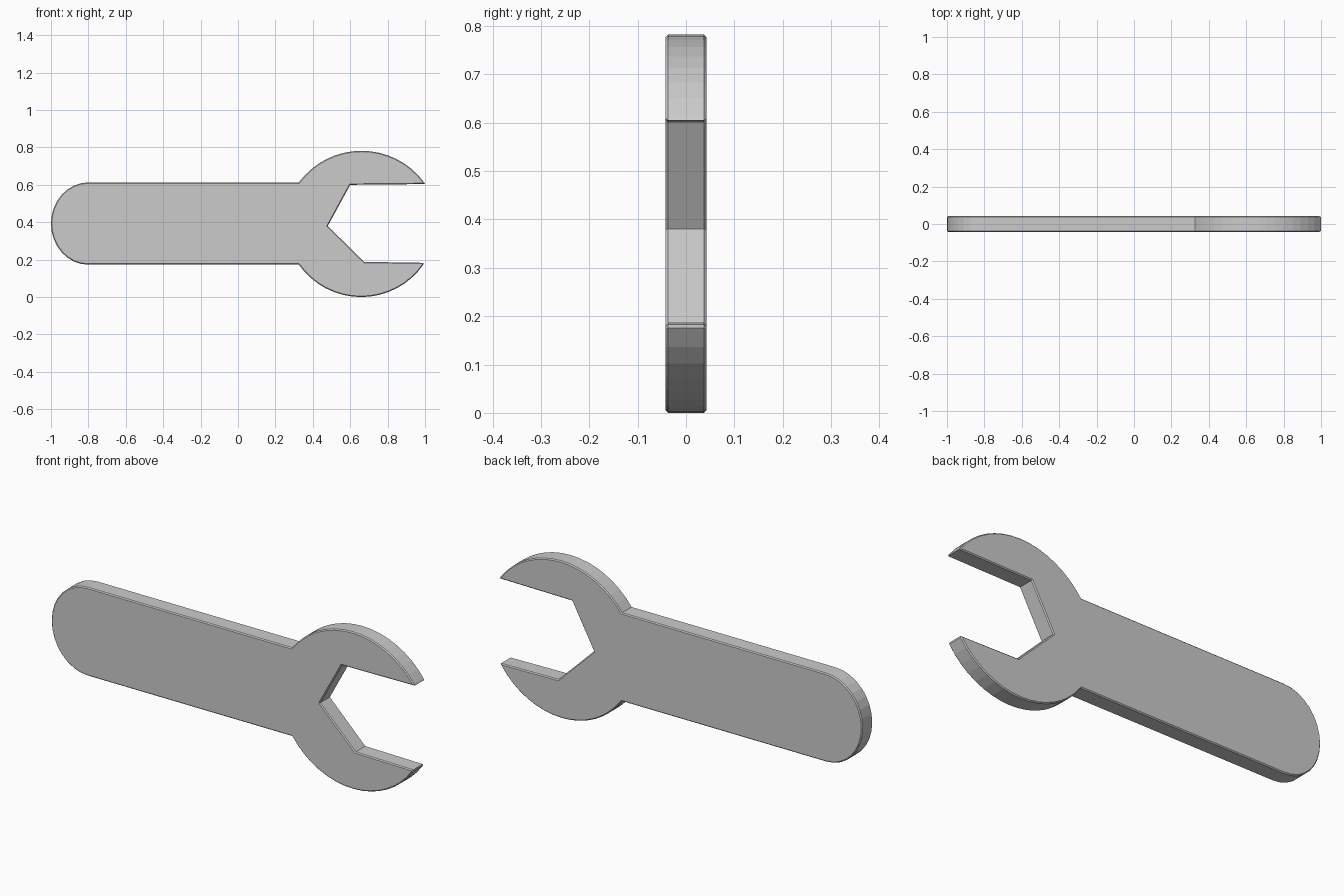
import bpy, bmesh
from math import atan2, cos, sin, pi, hypot

if "Cube" in bpy.data.objects:
    bpy.data.objects.remove(bpy.data.objects["Cube"])

HALF = 0.042  # half thickness


def arc(start, end, apex_z, steps):
    """Circular arc between two points, peaking at apex_z midway."""
    mid_x = (start[0] + end[0]) / 2
    sag = apex_z - (start[1] + end[1]) / 2
    half = abs(end[0] - start[0]) / 2
    r = (half ** 2 + sag ** 2) / (2 * abs(sag))
    cz = apex_z - r if sag > 0 else apex_z + r
    a0 = atan2(start[1] - cz, start[0] - mid_x)
    a1 = atan2(end[1] - cz, end[0] - mid_x)
    pts = [(mid_x + r * cos(a0 + (a1 - a0) * i / steps),
            cz + r * sin(a0 + (a1 - a0) * i / steps)) for i in range(1, steps)]
    return [start] + pts + [end]


# Rounded handle end, top to bottom
outline = [(-0.8 + 0.2 * cos(pi / 2 + pi * i / 16),
            0.393 + 0.22 * sin(pi / 2 + pi * i / 16)) for i in range(17)]
# Lower jaw outside
outline += arc((0.325, 0.173), (0.992, 0.175), 0.0, 16)
# Jaw opening
outline += [(0.992, 0.183), (0.675, 0.188), (0.48, 0.38), (0.60, 0.60), (1.0, 0.604)]
# Upper jaw outside
outline += arc((0.996, 0.612), (0.325, 0.613), 0.782, 16)

# Extrude the outline and chamfer both rims
bm = bmesh.new()
face = bm.faces.new([bm.verts.new((x, -HALF, z)) for x, z in outline])
ext = bmesh.ops.extrude_face_region(bm, geom=[face], use_keep_orig=True)
new_verts = [g for g in ext["geom"] if isinstance(g, bmesh.types.BMVert)]
bmesh.ops.translate(bm, verts=new_verts, vec=(0, 2 * HALF, 0))
bmesh.ops.recalc_face_normals(bm, faces=bm.faces)
rims = [e for e in bm.edges if abs(e.verts[0].co.y - e.verts[1].co.y) < 1e-6]
bmesh.ops.bevel(bm, geom=rims, offset=0.005, segments=1, affect='EDGES',
                clamp_overlap=True)
bmesh.ops.recalc_face_normals(bm, faces=bm.faces)

mesh = bpy.data.meshes.new("wrench")
bm.to_mesh(mesh)
bm.free()
wrench = bpy.data.objects.new("wrench", mesh)
bpy.context.collection.objects.link(wrench)
